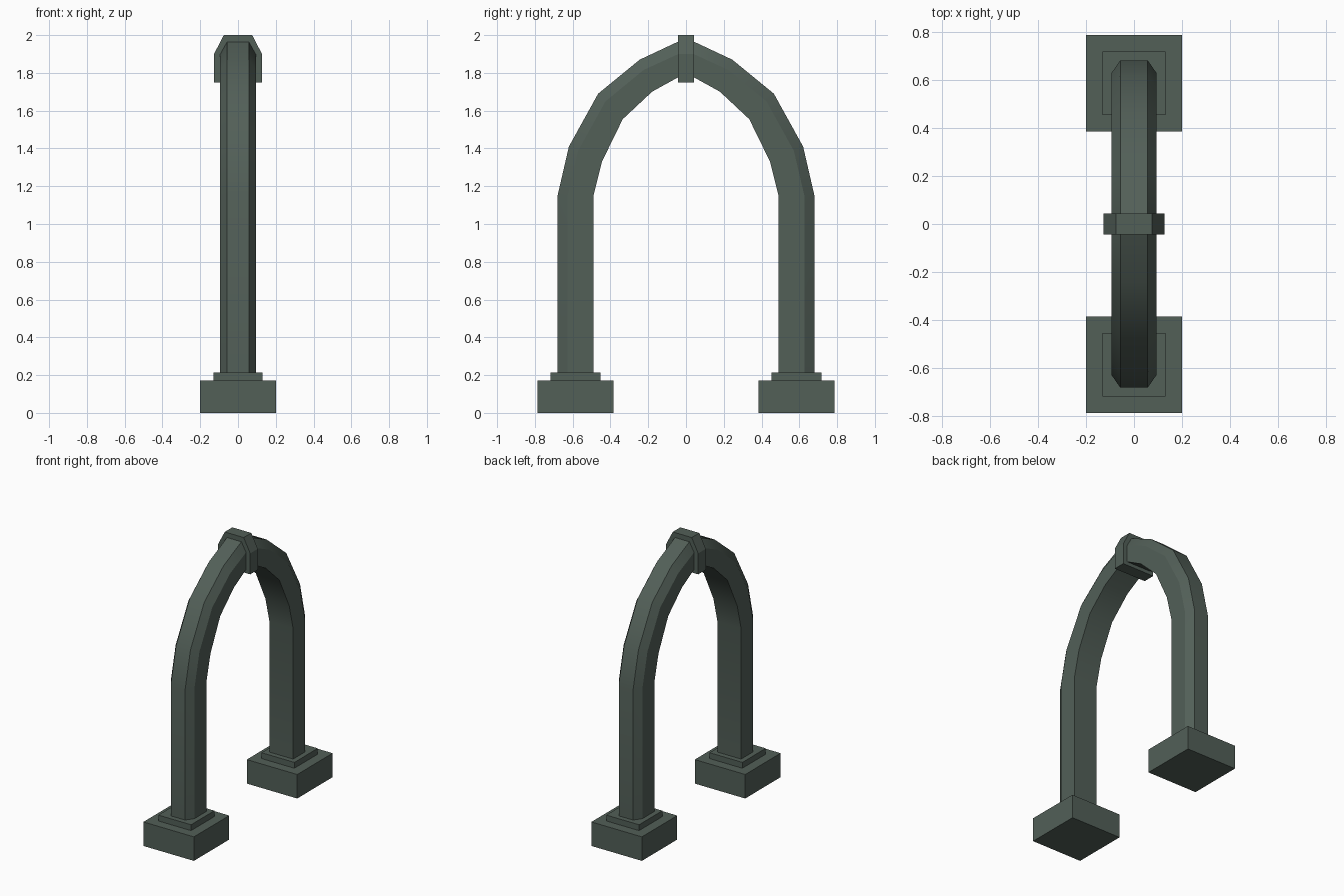
import bpy, bmesh, math

if "Cube" in bpy.data.objects:
    bpy.data.objects.remove(bpy.data.objects["Cube"])

stone = bpy.data.materials.new("dark grey green stone")
stone.diffuse_color = (0.085, 0.115, 0.097, 1)
stone.use_nodes = True
stone.node_tree.nodes["Principled BSDF"].inputs["Base Color"].default_value = stone.diffuse_color


def make(name, bm):
    bmesh.ops.recalc_face_normals(bm, faces=bm.faces)
    me = bpy.data.meshes.new(name)
    bm.to_mesh(me)
    bm.free()
    me.materials.append(stone)
    ob = bpy.data.objects.new(name, me)
    bpy.context.collection.objects.link(ob)
    return ob


def loft(name, rings):
    bm = bmesh.new()
    vs = [[bm.verts.new(p) for p in r] for r in rings]
    n = len(vs[0])
    for a, b in zip(vs, vs[1:]):
        for i in range(n):
            j = (i + 1) % n
            bm.faces.new((a[i], a[j], b[j], b[i]))
    bm.faces.new(vs[0])
    bm.faces.new(vs[-1][::-1])
    return make(name, bm)


def box(name, hx, y, hy, z0, z1):
    sq = [(-hx, y - hy), (hx, y - hy), (hx, y + hy), (-hx, y + hy)]
    return loft(name, [[(px, py, z) for px, py in sq] for z in (z0, z1)])


# Arch: outer point, inner point and chamfer depth fraction along one side
stations = [
    ((0.68, 0.17), (0.49, 0.17), 0.28),
    ((0.68, 1.15), (0.49, 1.15), 0.28),
    ((0.62, 1.41), (0.445, 1.33), 0.28),
    ((0.465, 1.69), (0.335, 1.555), 0.3),
    ((0.245, 1.87), (0.18, 1.70), 0.32),
    ((0.0, 1.985), (0.0, 1.80), 0.36),
]


def ring(o, i, f, s):
    # flat inner face, straight sides, chamfered outer corners
    cy, cz = o[0] + (i[0] - o[0]) * f, o[1] + (i[1] - o[1]) * f
    w, t = 0.094, 0.057
    return [(-w, s * i[0], i[1]), (w, s * i[0], i[1]), (w, s * cy, cz),
            (t, s * o[0], o[1]), (-t, s * o[0], o[1]), (-w, s * cy, cz)]


rings = [ring(*st, 1) for st in stations] + [ring(*st, -1) for st in stations[-2::-1]]
arch = loft("arch", rings)
bpy.context.view_layer.objects.active = arch
arch.select_set(True)
bpy.ops.object.shade_smooth_by_angle(angle=math.radians(30))

# Stepped plinths under both legs
for side, s in (("back", 1), ("front", -1)):
    box(side + "_plinth", 0.2, s * 0.585, 0.2, 0.0, 0.172)
    box(side + "_plinth_step", 0.13, s * 0.585, 0.132, 0.172, 0.214)

# Keystone clamp with chamfered top
prof = [(-0.127, 1.75), (0.127, 1.75), (0.127, 1.90), (0.075, 2.0), (-0.075, 2.0), (-0.127, 1.90)]
loft("keystone", [[(x, y, z) for x, z in prof] for y in (-0.043, 0.043)])
